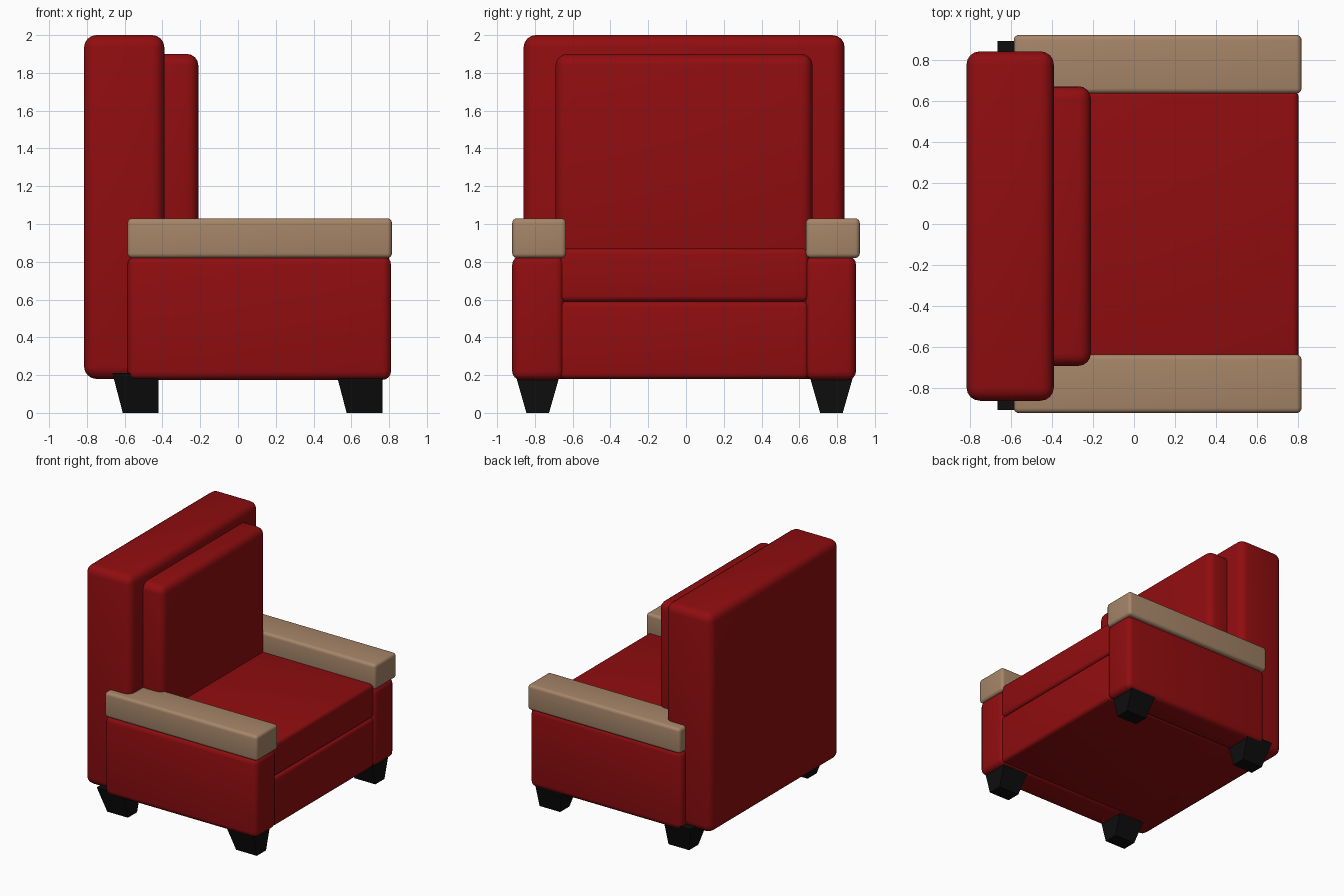
import bpy, bmesh, math

if "Cube" in bpy.data.objects:
    bpy.data.objects.remove(bpy.data.objects["Cube"])


def material(name, color):
    m = bpy.data.materials.new(name)
    m.diffuse_color = (*color, 1)
    m.use_nodes = True
    m.node_tree.nodes["Principled BSDF"].inputs["Base Color"].default_value = m.diffuse_color
    return m


RED = material("red fabric", (0.28, 0.004, 0.005))
WOOD = material("tan wood", (0.38, 0.235, 0.14))
BLACK = material("black", (0.004, 0.004, 0.004))


def add_object(name, bm, mat):
    me = bpy.data.meshes.new(name)
    bm.to_mesh(me)
    bm.free()
    ob = bpy.data.objects.new(name, me)
    bpy.context.collection.objects.link(ob)
    me.materials.append(mat)
    return ob


def rounded_box(name, x, y, z, radius, mat):
    """Box between (min, max) ranges with rounded edges."""
    bm = bmesh.new()
    bmesh.ops.create_cube(bm, size=1)
    for v in bm.verts:
        v.co = [r[0] if c < 0 else r[1] for c, r in zip(v.co, (x, y, z))]
    bmesh.ops.bevel(bm, geom=bm.edges[:], offset=radius, segments=4,
                    profile=0.5, affect='EDGES')
    ob = add_object(name, bm, mat)
    bpy.context.view_layer.objects.active = ob
    ob.select_set(True)
    bpy.ops.object.shade_smooth_by_angle(angle=math.radians(40))
    ob.select_set(False)
    return ob


def leg(name, x, y):
    """Tapered block, straight on its front (+x) face."""
    bm = bmesh.new()
    bmesh.ops.create_cube(bm, size=1)
    for v in bm.verts:
        top = v.co.z > 0
        half = 0.12 if top else 0.06
        back = -0.245 if top else -0.19
        v.co = (x + (0 if v.co.x > 0 else back),
                y + math.copysign(half, v.co.y),
                0.21 if top else 0)
    return add_object(name, bm, BLACK)


# Backrest and its cushion
rounded_box("backrest", (-0.815, -0.39), (-0.86, 0.84), (0.18, 2.0), 0.065, RED)
rounded_box("back_cushion", (-0.47, -0.21), (-0.69, 0.67), (0.75, 1.90), 0.06, RED)

# Seat base and cushion
rounded_box("seat_base", (-0.6, 0.80), (-0.67, 0.65), (0.18, 0.59), 0.03, RED)
rounded_box("seat_cushion", (-0.6, 0.80), (-0.67, 0.65), (0.59, 0.87), 0.03, RED)

# Arms with wooden rests
for side, arm_y, rest_y in (("right", (-0.92, -0.645), (-0.92, -0.635)),
                            ("left", (0.63, 0.90), (0.635, 0.92))):
    rounded_box(side + "_arm", (-0.585, 0.81), arm_y, (0.175, 0.83), 0.045, RED)
    rounded_box(side + "_armrest", (-0.585, 0.815), rest_y, (0.82, 1.03), 0.025, WOOD)

# Legs
for end, x in (("front", 0.765), ("back", -0.42)):
    for side, y in (("right", -0.785), ("left", 0.77)):
        leg(f"{end}_{side}_leg", x, y)
